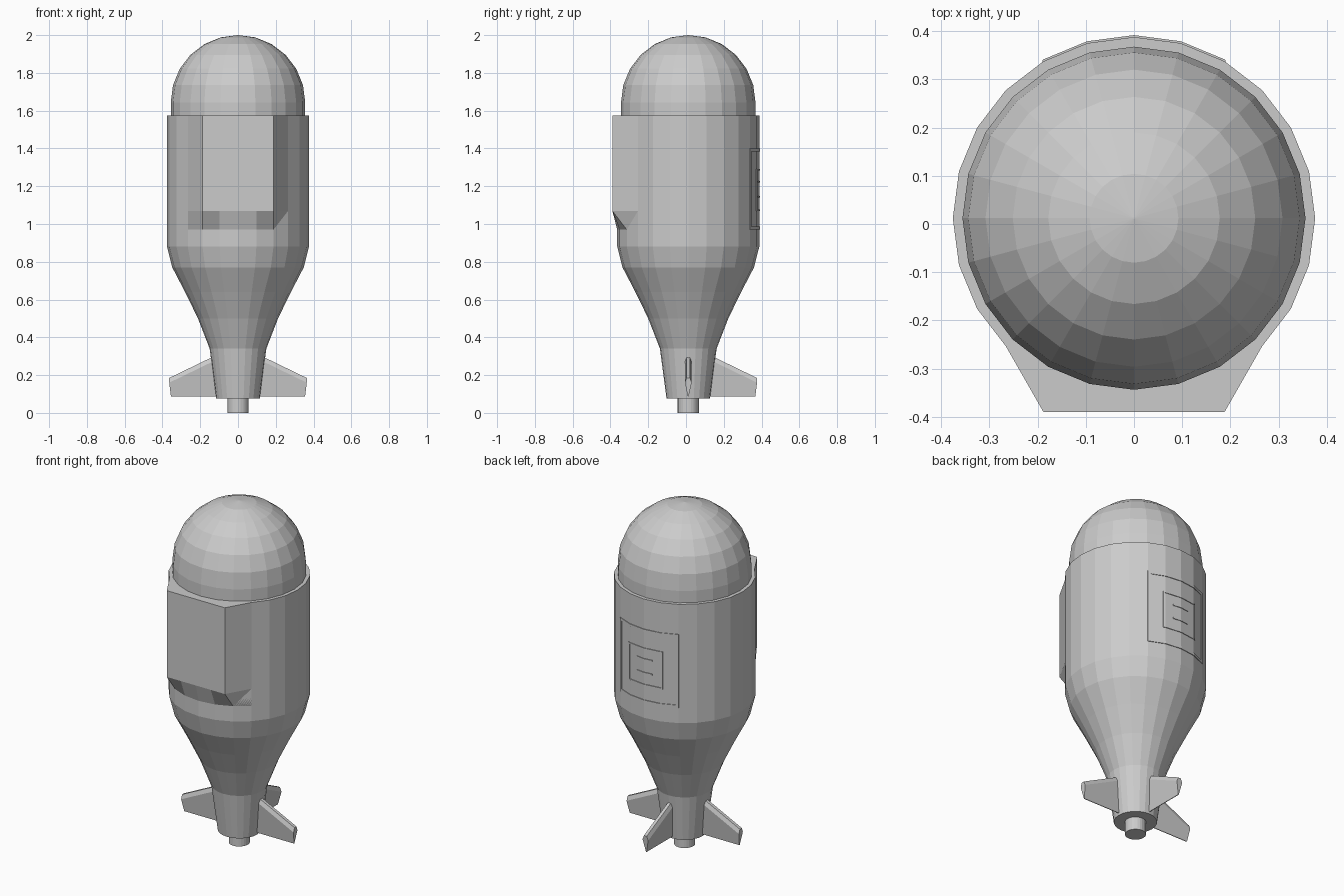
import bpy, bmesh, math
from math import sin, cos, radians

if "Cube" in bpy.data.objects:
    bpy.data.objects.remove(bpy.data.objects["Cube"])

CY = 0.012      # y of the body axis
SEG = 24
R = 0.376       # main hull radius


def make(name, verts, faces):
    me = bpy.data.meshes.new(name)
    me.from_pydata(verts, [], faces)
    bm = bmesh.new()
    bm.from_mesh(me)
    bmesh.ops.recalc_face_normals(bm, faces=bm.faces)
    bm.to_mesh(me)
    bm.free()
    ob = bpy.data.objects.new(name, me)
    bpy.context.collection.objects.link(ob)
    return ob


def lathe(name, profile):
    """Closed solid of revolution; profile is (radius, z) from bottom to top."""
    verts, faces = [], []
    for r, z in profile:
        for i in range(SEG):
            a = 2 * math.pi * i / SEG
            verts.append((r * cos(a), CY + r * sin(a), z))
    for k in range(len(profile) - 1):
        for i in range(SEG):
            j = (i + 1) % SEG
            faces.append((k * SEG + i, k * SEG + j, (k + 1) * SEG + j, (k + 1) * SEG + i))
    faces.append(tuple(range(SEG)))
    faces.append(tuple(range((len(profile) - 1) * SEG, len(profile) * SEG)))
    return make(name, verts, faces)


# hull, nozzle and dome
lathe("hull", [(0.115, 0.075), (0.15, 0.34), (0.212, 0.5), (0.28, 0.64),
               (0.348, 0.77), (R, 0.88), (R, 1.575)])
lathe("nozzle", [(0.056, 0.0), (0.056, 0.1)])
dome = [(0.356, 1.55)]
dome += [(0.356 * cos(radians(a)), 1.644 + 0.356 * sin(radians(a))) for a in range(0, 90, 15)]
lathe("dome", dome + [(0.002, 2.0)])


# front housing: flat front whose lower lip slopes back to the hull facets
def ring(i, r=R):
    a = radians(15 * i)
    return r * sin(a), CY - r * cos(a)


cols = range(-3, 4)
outer = [(ring(i)[0], -0.39) if abs(i) < 3 else ring(i) for i in cols]
verts = [(*ring(i), 0.97) for i in cols]
verts += [(*p, 1.07) for p in outer] + [(*p, 1.575) for p in outer]
verts += [(*ring(i, 0.34), 1.575) for i in cols]
verts += [(*ring(i, 0.34), 0.97) for i in cols]
n = len(cols)
faces = [(k * n + i, k * n + i + 1, ((k + 1) % 5) * n + i + 1, ((k + 1) % 5) * n + i)
         for k in range(5) for i in range(n - 1)]
faces += [tuple(k * n + e for k in range(5)) for e in (0, n - 1)]
make("front_housing", verts, faces)

# tail fins: thick leading edge, sharp trailing edge
fin_sections = [(0.10, 0.313), (0.364, 0.185)]
for name, ang in (("fin_right", 0), ("fin_back", 90), ("fin_left", 180)):
    c, s = cos(radians(ang)), sin(radians(ang))
    verts = []
    for x, top in fin_sections:
        tip = x - 0.009 if x > 0.2 else x
        for px, t, z in ((x, -0.009, top), (x, 0.009, top), (x, 0.018, top - 0.025),
                         (tip, 0.002, 0.087), (tip, -0.002, 0.087), (x, -0.018, top - 0.025)):
            verts.append((px * c - t * s, CY + px * s + t * c, z))
    faces = [(i, (i + 1) % 6, 6 + (i + 1) % 6, 6 + i) for i in range(6)]
    make(name, verts, faces + [tuple(range(6)), tuple(range(6, 12))])


# back hatch: thin raised strips that follow the hull facets
def hull_y(x):
    i = min(int(math.degrees(math.asin(min(abs(x) / R, 1))) / 15 + 1e-6), 5)
    (xa, ya), (xb, yb) = ring(i), ring(i + 1)
    return 2 * CY - (ya + (yb - ya) * (abs(x) - xa) / (xb - xa))


def strip(name, x0, x1, z0, z1, h=0.004):
    xs = [x0] + [ring(i)[0] for i in range(-3, 4) if x0 + 1e-4 < ring(i)[0] < x1 - 1e-4] + [x1]
    verts, faces = [], []
    for x in xs:
        y = hull_y(x)
        verts += [(x, y - 0.006, z0), (x, y + h, z0), (x, y + h, z1), (x, y - 0.006, z1)]
    for k in range(len(xs) - 1):
        for i in range(4):
            j = (i + 1) % 4
            faces.append((4 * k + i, 4 * k + j, 4 * k + 4 + j, 4 * k + 4 + i))
    m = 4 * (len(xs) - 1)
    make(name, verts, faces + [(0, 1, 2, 3), (m, m + 1, m + 2, m + 3)])


def frame(name, x, z0, z1, w):
    strip(name + "_bottom", -x, x, z0, z0 + w)
    strip(name + "_top", -x, x, z1 - w, z1)
    strip(name + "_side_a", -x, -x + w, z0 + w, z1 - w)
    strip(name + "_side_b", x - w, x, z0 + w, z1 - w)


frame("hatch_frame", 0.19, 0.97, 1.40, 0.016)
frame("hatch_inner_frame", 0.11, 1.07, 1.29, 0.008)
strip("hatch_bar_upper", -0.05, 0.05, 1.22, 1.228)
strip("hatch_bar_lower", -0.05, 0.05, 1.14, 1.148)
